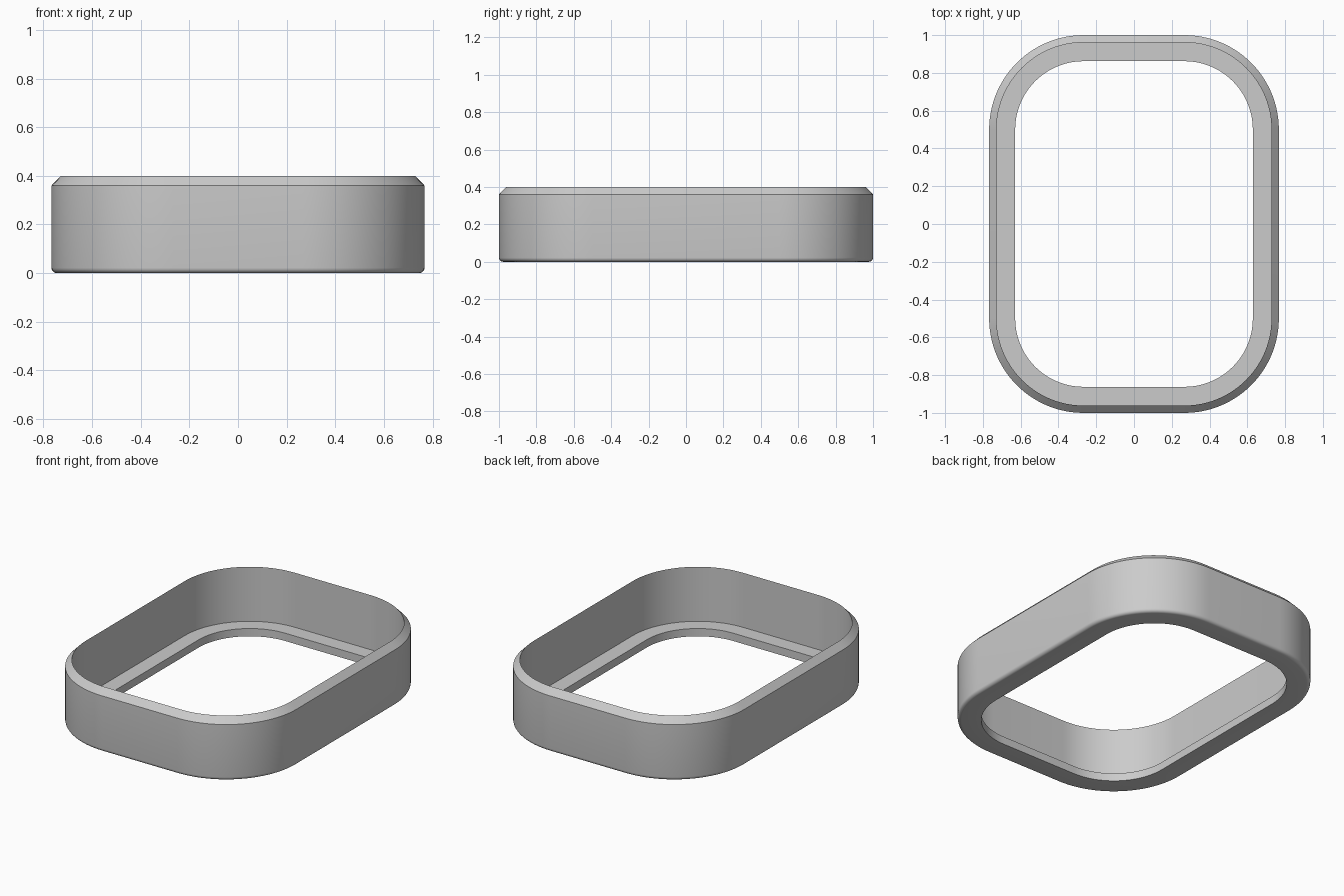
import bpy
import bmesh
from math import sin, cos, pi, radians

cube = bpy.data.objects.get("Cube")
if cube:
    bpy.data.objects.remove(cube)

HALF_X, HALF_Y, CORNER = 0.767, 1.0, 0.5
CORNER_STEPS = 24
FILLET, FILLET_STEPS = 0.022, 5

# Wall cross-section as (inset from the outer outline, height)
profile = [(0.138, 0.0)]
for i in range(FILLET_STEPS + 1):
    a = pi / 2 * i / FILLET_STEPS
    profile.append((FILLET * (1 - sin(a)), FILLET * (1 - cos(a))))
profile += [(0.0, 0.36), (0.039, 0.40), (0.039, 0.05), (0.138, 0.05)]


def rounded_outline(inset, z):
    """Rounded rectangle whose corner radius shrinks with the inset."""
    radius = CORNER - inset
    points = []
    for quarter, (sx, sy) in enumerate([(1, 1), (-1, 1), (-1, -1), (1, -1)]):
        for i in range(CORNER_STEPS + 1):
            a = pi / 2 * (quarter + i / CORNER_STEPS)
            points.append((sx * (HALF_X - CORNER) + radius * cos(a),
                           sy * (HALF_Y - CORNER) + radius * sin(a), z))
    return points


# Frame: sweep the cross-section around the rounded rectangle
bm = bmesh.new()
rings = [[bm.verts.new(p) for p in rounded_outline(d, z)] for d, z in profile]
for r, ring in enumerate(rings):
    above = rings[(r + 1) % len(rings)]
    for i in range(len(ring)):
        j = (i + 1) % len(ring)
        bm.faces.new((ring[i], ring[j], above[j], above[i]))
bmesh.ops.recalc_face_normals(bm, faces=bm.faces)
mesh = bpy.data.meshes.new("rounded_frame")
bm.to_mesh(mesh)
bm.free()

# Grey material
grey = bpy.data.materials.new("plain grey")
grey.use_nodes = True
colour = (0.6, 0.6, 0.6, 1.0)
grey.diffuse_color = colour
grey.node_tree.nodes["Principled BSDF"].inputs["Base Color"].default_value = colour
mesh.materials.append(grey)

frame = bpy.data.objects.new("rounded_frame", mesh)
bpy.context.collection.objects.link(frame)
bpy.ops.object.select_all(action='DESELECT')
frame.select_set(True)
bpy.context.view_layer.objects.active = frame
bpy.ops.object.shade_smooth_by_angle(angle=radians(30))
